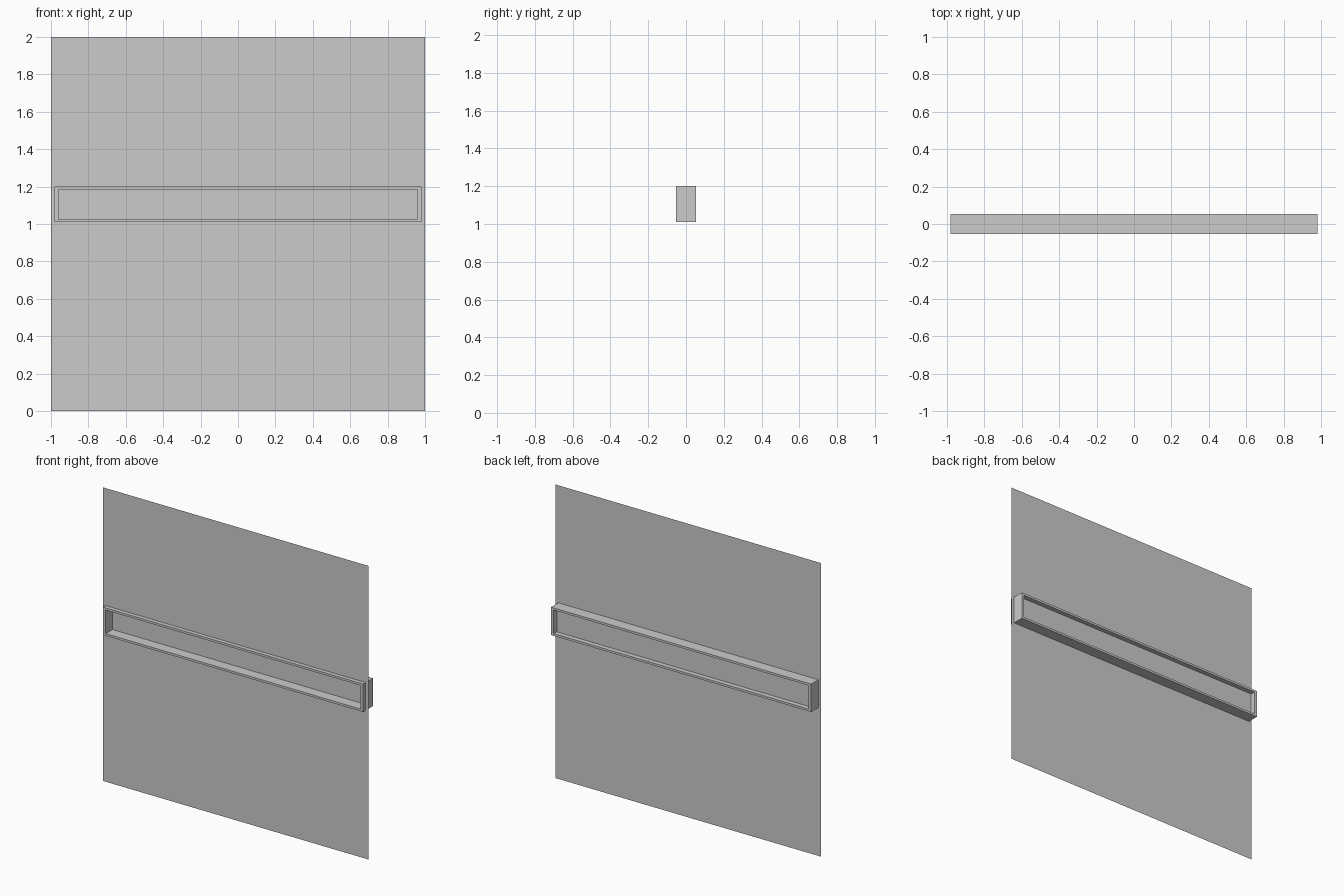
import bpy, bmesh

if "Cube" in bpy.data.objects:
    bpy.data.objects.remove(bpy.data.objects["Cube"])

WALL_Y, PANE_Y, DEPTH = -0.025, 0.02, 0.053
OUTER = (-0.98, 0.98, 1.01, 1.20)   # x0, x1, z0, z1
INNER = (-0.96, 0.96, 1.025, 1.185)


def rect(bm, box, y):
    x0, x1, z0, z1 = box
    return [bm.verts.new(p) for p in ((x0, y, z0), (x1, y, z0), (x1, y, z1), (x0, y, z1))]


def bridge(bm, a, b):
    for i in range(4):
        j = (i + 1) % 4
        bm.faces.new((a[i], a[j], b[j], b[i]))


def finish(name, bm, fix=False):
    if fix:
        bmesh.ops.recalc_face_normals(bm, faces=bm.faces[:])
    mesh = bpy.data.meshes.new(name)
    bm.to_mesh(mesh)
    bm.free()
    bpy.context.collection.objects.link(bpy.data.objects.new(name, mesh))


# Thin wall sheet with a slot for the window
bm = bmesh.new()
bridge(bm, rect(bm, (-1, 1, 0, 2), WALL_Y), rect(bm, OUTER, WALL_Y))
finish("wall", bm)

# Window frame: hollow rectangular ring passing through the wall
bm = bmesh.new()
loops = [rect(bm, OUTER, -DEPTH), rect(bm, INNER, -DEPTH),
         rect(bm, INNER, DEPTH), rect(bm, OUTER, DEPTH)]
for i in range(4):
    bridge(bm, loops[i], loops[(i + 1) % 4])
finish("window_frame", bm, True)

# Pane set inside the frame
bm = bmesh.new()
bm.faces.new(rect(bm, INNER, PANE_Y))
finish("window_pane", bm)
